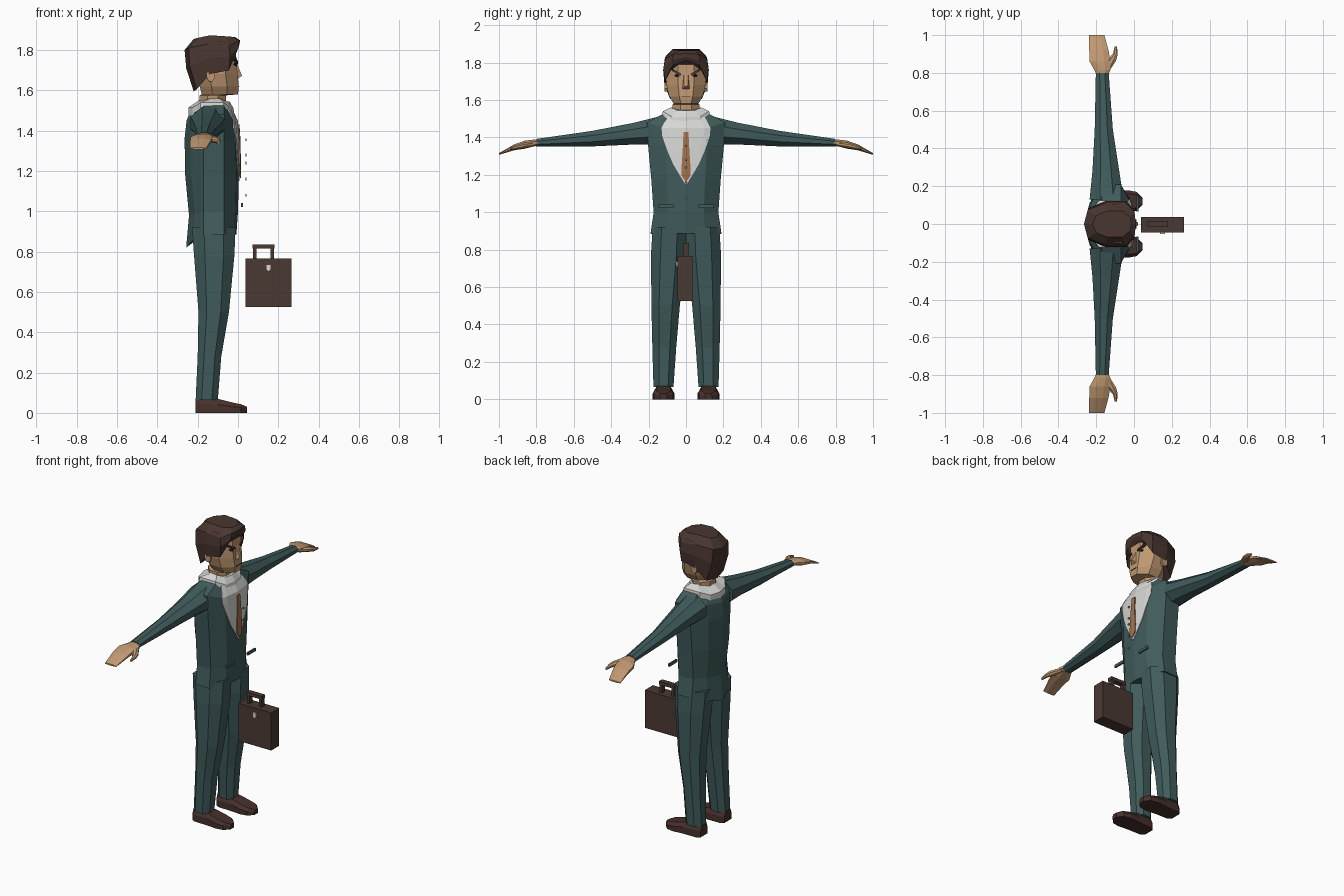
import bpy, bmesh, math
from mathutils import Vector
from mathutils.bvhtree import BVHTree


def mat(name, r, g, b):
    m = bpy.data.materials.new(name)
    m.diffuse_color = (r, g, b, 1)
    return m


SUIT = mat("suit teal", 0.052, 0.105, 0.105)
SKIN = mat("skin tan", 0.52, 0.31, 0.165)
HAIR = mat("hair brown", 0.065, 0.036, 0.029)
LEATHER = mat("case brown", 0.068, 0.040, 0.032)
SHOE = mat("shoe brown", 0.062, 0.030, 0.025)
WHITE = mat("shirt white", 0.68, 0.68, 0.67)
TIE = mat("tie brown", 0.36, 0.17, 0.08)
BLACK = mat("black", 0.012, 0.01, 0.01)


def make(name, verts, faces, material):
    me = bpy.data.meshes.new(name)
    me.from_pydata([tuple(v) for v in verts], [], faces)
    bm = bmesh.new()
    bm.from_mesh(me)
    bmesh.ops.recalc_face_normals(bm, faces=bm.faces)
    bm.to_mesh(me)
    bm.free()
    me.materials.append(material)
    ob = bpy.data.objects.new(name, me)
    bpy.context.collection.objects.link(ob)
    return ob


def loft(name, rings, material, caps=True):
    n = len(rings[0])
    verts = [p for r in rings for p in r]
    faces = [(i * n + j, i * n + (j + 1) % n, (i + 1) * n + (j + 1) % n, (i + 1) * n + j)
             for i in range(len(rings) - 1) for j in range(n)]
    if caps:
        faces += [tuple(range(n)), tuple(range(len(verts) - n, len(verts)))]
    return make(name, verts, faces, material)


def octagon(u0, u1, v0, v1, c=0.3):
    """Chamfered rectangle as (u, v) points."""
    a, b = (u1 - u0) * c, (v1 - v0) * c
    return [(u0 + a, v0), (u1 - a, v0), (u1, v0 + b), (u1, v1 - b),
            (u1 - a, v1), (u0 + a, v1), (u0, v1 - b), (u0, v0 + b)]


def mirrored(half):
    """Closed ring from points running front centre to back centre on +y."""
    return half + [(x, -y, z) for x, y, z in half[-2:0:-1]]


def box(name, x0, x1, y0, y1, z0, z1, material):
    return loft(name, [[(x0, y0, z), (x1, y0, z), (x1, y1, z), (x0, y1, z)] for z in (z0, z1)], material)


def surface(ob):
    return BVHTree.FromPolygons([v.co.copy() for v in ob.data.vertices],
                                [tuple(p.vertices) for p in ob.data.polygons])


def plate(name, rows, tree, gap, material):
    """Thin sheet laid on a surface; each row is (z, y from, y to)."""
    n, verts = 9, []
    for z, y0, y1 in rows:
        for j in range(n):
            y = y0 + (y1 - y0) * j / (n - 1)
            hit = tree.ray_cast(Vector((2, y, z)), Vector((-1, 0, 0)))[0]
            verts.append(((hit.x if hit else -0.05) + gap, y, z))
    faces = [(i * n + j, i * n + j + 1, (i + 1) * n + j + 1, (i + 1) * n + j)
             for i in range(len(rows) - 1) for j in range(n - 1)]
    ob = make(name, verts, faces, material)
    s = ob.modifiers.new("thickness", 'SOLIDIFY')
    s.thickness, s.offset = 0.006, 0
    return ob


# Jacket body: z at front, side, back; x at front, back; half width
def jacket_ring(zf, zs, zb, xf, xb, w):
    return mirrored([(xf, 0, zf), (xf - 0.012, w * 0.55, zf), (-0.07, w, zs),
                     (-0.17, w * 0.98, zs), (xb + 0.03, w * 0.55, (zs + zb) / 2), (xb, 0, zb)])


jacket = loft("jacket", [jacket_ring(*r) for r in (
    (0.885, 0.885, 0.82, -0.008, -0.257, 0.19), (1.0, 1.0, 0.98, 0.0, -0.243, 0.173),
    (1.18, 1.18, 1.18, 0.004, -0.262, 0.186), (1.36, 1.36, 1.36, 0.0, -0.265, 0.203),
    (1.45, 1.48, 1.45, -0.006, -0.255, 0.21), (1.52, 1.53, 1.50, -0.04, -0.235, 0.115))], SUIT)
torso = surface(jacket)

# Shirt front, tie, collar
plate("shirt_front", [(z, -w, w) for z, w in (
    (1.15, 0.004), (1.20, 0.035), (1.26, 0.07), (1.33, 0.1), (1.41, 0.127),
    (1.45, 0.13), (1.48, 0.115), (1.515, 0.095))], torso, 0.002, WHITE)
plate("tie", [(z, -w, w) for z, w in (
    (1.165, 0.003), (1.195, 0.024), (1.25, 0.023), (1.36, 0.016), (1.43, 0.013))], torso, 0.009, TIE)


def collar_ring(zf, zs, zb, xf, xb, w):
    return mirrored([(xf, 0, zf), (xf - 0.012, w * 0.6, zf), (xf - 0.05, w, zs),
                     (xb + 0.06, w, zs), (xb + 0.02, w * 0.6, zb), (xb, 0, zb)])


loft("collar", [collar_ring(*r) for r in (
    (1.47, 1.50, 1.475, -0.018, -0.245, 0.128), (1.51, 1.54, 1.515, -0.022, -0.245, 0.124),
    (1.545, 1.56, 1.55, -0.042, -0.195, 0.08))], WHITE)

# Head and neck: z, back x, front x, half width
head = loft("head", [[(x, y, z) for x, y in octagon(a, b, -w, w)] for z, a, b, w in (
    (1.50, -0.19, -0.06, 0.07), (1.575, -0.19, -0.06, 0.072), (1.58, -0.18, 0.0, 0.066),
    (1.62, -0.19, 0.004, 0.09), (1.68, -0.20, -0.002, 0.105), (1.75, -0.21, -0.008, 0.107),
    (1.84, -0.2, -0.012, 0.1))], SKIN)
face = surface(head)
make("nose", [(-0.01, -0.012, 1.745), (-0.01, 0.012, 1.745), (-0.005, -0.022, 1.655),
              (-0.005, 0.022, 1.655), (0.02, -0.009, 1.672), (0.02, 0.009, 1.672)],
     [(0, 1, 5, 4), (0, 4, 2), (1, 3, 5), (2, 4, 5, 3), (0, 2, 3, 1)], SKIN)
plate("mouth", [(1.618, -0.025, 0.025), (1.622, -0.025, 0.025)], face, 0.0, SHOE)

# Hair cap: x, y, z from front centre to back centre
hair = [
    [(0.0, 0, 1.815), (-0.008, 0.07, 1.79), (-0.045, 0.113, 1.70), (-0.14, 0.115, 1.68),
     (-0.205, 0.085, 1.605), (-0.22, 0, 1.595)],
    [(0.008, 0, 1.83), (0.002, 0.075, 1.81), (-0.04, 0.121, 1.77), (-0.15, 0.122, 1.76),
     (-0.24, 0.085, 1.72), (-0.257, 0, 1.71)],
    [(0.01, 0, 1.848), (0.002, 0.066, 1.845), (-0.045, 0.112, 1.82), (-0.15, 0.112, 1.83),
     (-0.245, 0.075, 1.81), (-0.265, 0, 1.80)],
    [(-0.015, 0, 1.865), (-0.02, 0.035, 1.865), (-0.06, 0.07, 1.868), (-0.14, 0.07, 1.873),
     (-0.20, 0.045, 1.86), (-0.22, 0, 1.855)]]
loft("hair", [mirrored(r) for r in hair], HAIR)

for s, side in ((1, "left"), (-1, "right")):
    # Face details
    plate(side + "_eye", [(z, s * 0.048 - w, s * 0.048 + w) for z, w in (
        (1.722, 0.006), (1.73, 0.012), (1.738, 0.006))], face, 0.001, BLACK)
    brow = [(s * y, z) for y, z in ((0.025, 1.742), (0.075, 1.768), (0.075, 1.755), (0.028, 1.73))]
    make(side + "_brow", [(x - 0.45 * max(0, abs(y) - 0.05), y, z) for x in (-0.015, 0.0) for y, z in brow],
         [(0, 1, 2, 3), (4, 5, 6, 7)] + [(i, (i + 1) % 4, 4 + (i + 1) % 4, 4 + i) for i in range(4)], HAIR)
    loft(side + "_ear", [[(x, s * y, z) for x, z in octagon(-0.155, -0.115, 1.645, 1.70)]
                         for y in (0.09, 0.114)], SKIN)

    # Sleeve: y, x range, z range
    loft(side + "_sleeve", [[(x, s * y, z) for x, z in octagon(a, b, c, d)] for y, a, b, c, d in (
        (0.13, -0.235, -0.055, 1.36, 1.515), (0.28, -0.22, -0.078, 1.362, 1.478),
        (0.50, -0.208, -0.112, 1.352, 1.435), (0.80, -0.202, -0.134, 1.35, 1.392))], SUIT)

    # Hand and thumb
    loft(side + "_hand", [[(x, s * y, z) for x, z in octagon(a, b, c, d)] for y, a, b, c, d in (
        (0.78, -0.195, -0.14, 1.355, 1.386), (0.815, -0.21, -0.125, 1.352, 1.388),
        (0.86, -0.235, -0.125, 1.340, 1.383), (0.92, -0.237, -0.135, 1.331, 1.362),
        (1.0, -0.237, -0.157, 1.307, 1.316))], SKIN)
    loft(side + "_thumb", [[(x, s * y, z) for x, z in octagon(a, b, c, d)] for y, a, b, c, d in (
        (0.81, -0.16, -0.13, 1.352, 1.378), (0.865, -0.145, -0.095, 1.342, 1.372),
        (0.90, -0.112, -0.086, 1.337, 1.362), (0.94, -0.102, -0.09, 1.335, 1.348))], SKIN)

    # Trouser leg: z, x range, y range
    loft(side + "_trouser_leg", [[(x, s * y, z) for x, y in octagon(a, b, c, d, 0.27)] for z, a, b, c, d in (
        (0.065, -0.21, -0.10, 0.067, 0.174), (0.28, -0.2, -0.083, 0.052, 0.18),
        (0.50, -0.196, -0.045, 0.033, 0.185), (0.78, -0.218, -0.018, 0.0, 0.187),
        (0.92, -0.228, -0.012, 0.0, 0.178))], SUIT)

    # Shoe: x, half width, height
    loft(side + "_shoe", [[(x, s * 0.12 + y, z) for y, z in (
        (-w, 0), (w, 0), (w, h * 0.6), (w * 0.7, h), (-w * 0.7, h), (-w, h * 0.6))] for x, w, h in (
            (-0.212, 0.035, 0.068), (-0.19, 0.05, 0.07), (-0.1, 0.052, 0.07),
            (-0.03, 0.058, 0.052), (0.015, 0.05, 0.043), (0.045, 0.018, 0.03))], SHOE)

    # Pocket flap standing off the jacket
    box(side + "_pocket", 0.014, 0.024, s * 0.107 - 0.04, s * 0.107 + 0.04, 1.022, 1.04, SUIT)

# Buttons standing off the jacket
for i, z in enumerate((1.08, 1.16, 1.24, 1.28, 1.355)):
    loft("button_%d" % (i + 1), [[(x, 0.007 * math.cos(a * math.pi / 4), z + 0.007 * math.sin(a * math.pi / 4))
                                  for a in range(8)] for x in (0.036, 0.042)], TIE)

# Briefcase with handle and clasp
box("briefcase", 0.036, 0.265, -0.045, 0.036, 0.525, 0.765, LEATHER)
for i, x in enumerate((0.075, 0.16)):
    box("handle_post_%d" % (i + 1), x, x + 0.018, -0.016, 0.014, 0.76, 0.82, LEATHER)
box("handle_grip", 0.072, 0.18, -0.017, 0.015, 0.815, 0.836, LEATHER)
make("clasp", [(x, y, z) for y in (-0.044, -0.053) for x, z in (
    (0.138, 0.737), (0.164, 0.737), (0.164, 0.712), (0.151, 0.7), (0.138, 0.712))],
    [(0, 1, 2, 3, 4), (5, 6, 7, 8, 9)] + [(i, (i + 1) % 5, 5 + (i + 1) % 5, 5 + i) for i in range(5)], WHITE)
